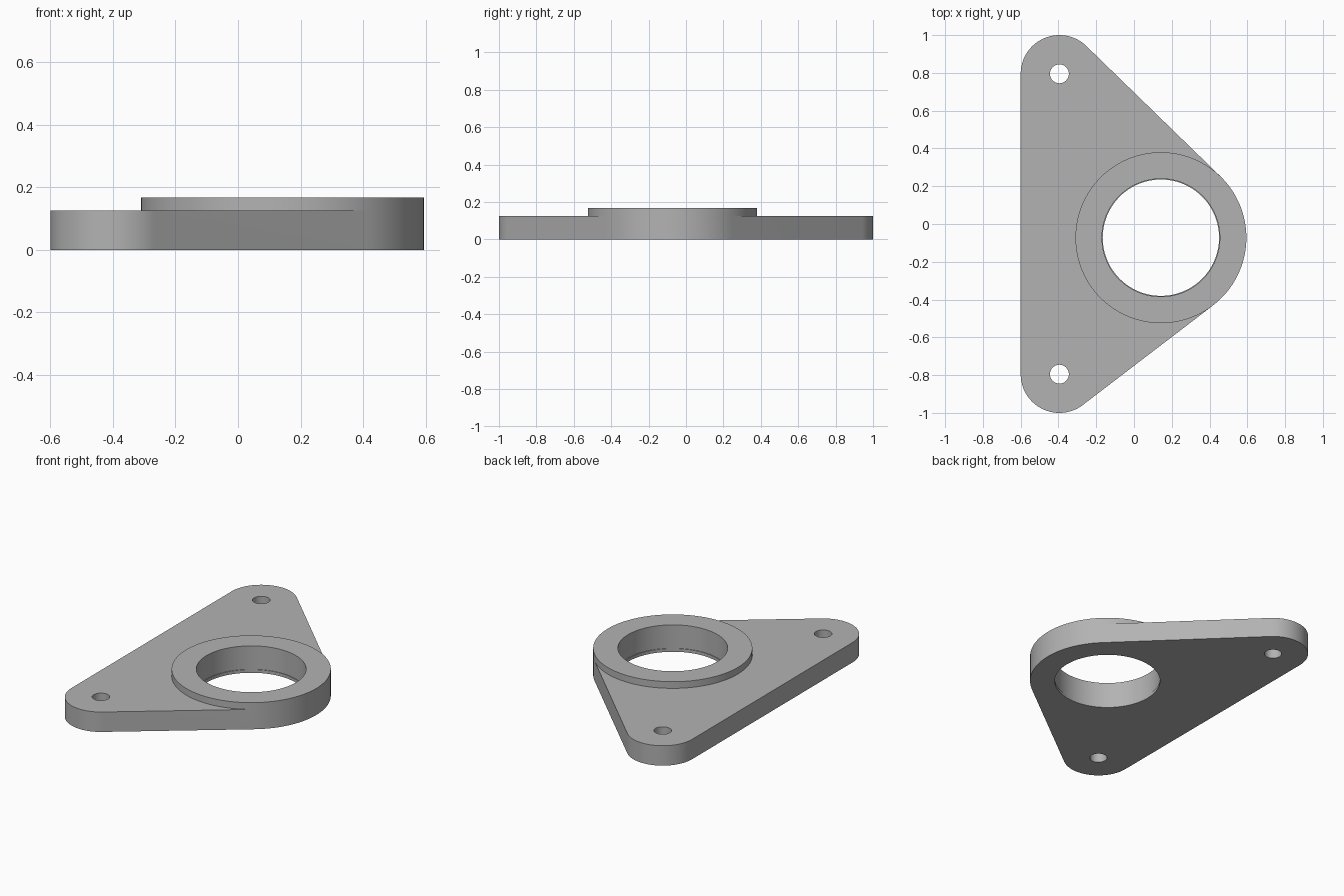
import bpy, bmesh
from math import cos, sin, tau, radians

if "Cube" in bpy.data.objects:
    bpy.data.objects.remove(bpy.data.objects["Cube"], do_unlink=True)

EYES = [(-0.395, 0.795), (-0.395, -0.795)]
HUB = (0.1425, -0.0725)
EYE_R, HUB_R = 0.205, 0.4525
PLATE_TOP, HUB_TOP = 0.125, 0.167

grey = bpy.data.materials.new("plain_grey")
grey.use_nodes = True
grey.diffuse_color = (0.45, 0.45, 0.45, 1)
grey.node_tree.nodes["Principled BSDF"].inputs["Base Color"].default_value = grey.diffuse_color


def circle(centre, radius, steps=128):
    return [(centre[0] + radius * cos(tau * i / steps),
             centre[1] + radius * sin(tau * i / steps)) for i in range(steps)]


def prism(name, points, z0, z1):
    """Upright solid over the convex outline of the points."""
    bm = bmesh.new()
    for z in (z0, z1):
        for x, y in points:
            bm.verts.new((x, y, z))
    bmesh.ops.convex_hull(bm, input=bm.verts)
    loose = [v for v in bm.verts if not v.link_faces]
    bmesh.ops.delete(bm, geom=loose, context='VERTS')
    bmesh.ops.dissolve_limit(bm, angle_limit=radians(0.1), verts=bm.verts, edges=bm.edges)
    bmesh.ops.recalc_face_normals(bm, faces=bm.faces)
    mesh = bpy.data.meshes.new(name)
    bm.to_mesh(mesh)
    bm.free()
    mesh.materials.append(grey)
    obj = bpy.data.objects.new(name, mesh)
    bpy.context.collection.objects.link(obj)
    return obj


def combine(target, other, operation):
    """Apply a boolean and discard the tool solid."""
    mod = target.modifiers.new(operation.lower(), 'BOOLEAN')
    mod.operation, mod.solver, mod.object = operation, 'EXACT', other
    bpy.context.view_layer.objects.active = target
    bpy.ops.object.modifier_apply(modifier=mod.name)
    bpy.data.objects.remove(other, do_unlink=True)


# Rounded triangular plate wrapped around two eyes and the hub
outline = circle(HUB, HUB_R)
for eye in EYES:
    outline += circle(eye, EYE_R)
flange = prism("mounting_flange", outline, 0, PLATE_TOP)

# Raised hub collar, flush with the plate's outer wall
combine(flange, prism("hub_collar", circle(HUB, HUB_R), 0, HUB_TOP), 'UNION')

# Main bore with a slim retaining lip at the bottom
combine(flange, prism("bore_cutter", circle(HUB, 0.312), 0.02, 0.3), 'DIFFERENCE')
combine(flange, prism("lip_cutter", circle(HUB, 0.308), -0.1, 0.3), 'DIFFERENCE')

# Bolt holes
for eye in EYES:
    combine(flange, prism("bolt_cutter", circle(eye, 0.05, 48), -0.1, 0.3), 'DIFFERENCE')

# Smooth round walls, crisp rims
bpy.ops.object.select_all(action='DESELECT')
flange.select_set(True)
bpy.context.view_layer.objects.active = flange
bpy.ops.object.shade_smooth_by_angle(angle=radians(30))
